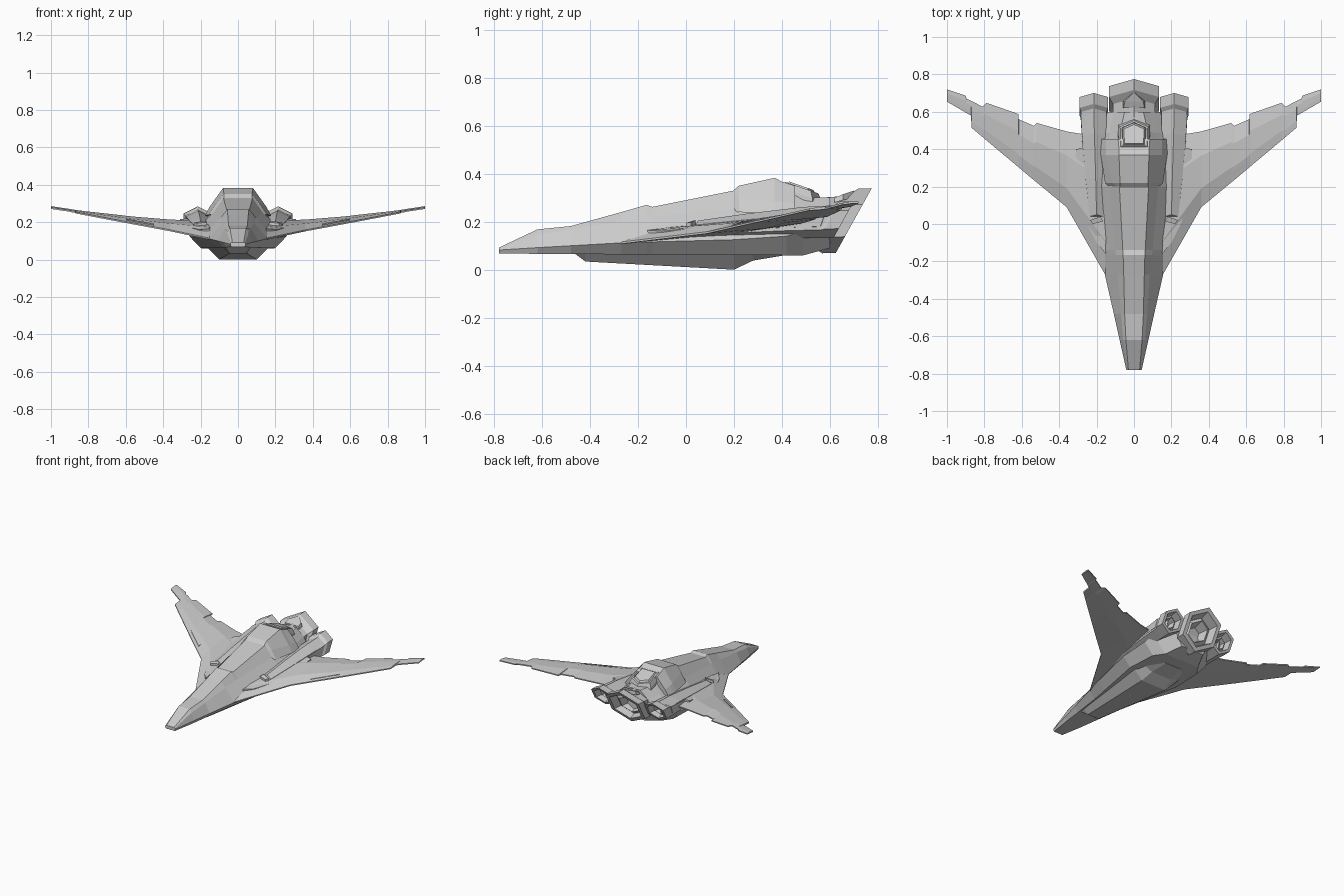
import bpy, bmesh, math


def loft(name, rings, mirror=False):
    """Skin a list of equal-length closed rings and cap both ends."""
    bm = bmesh.new()
    vr = [[bm.verts.new(p) for p in r] for r in rings]
    n = len(vr[0])
    for a, b in zip(vr, vr[1:]):
        for i in range(n):
            j = (i + 1) % n
            bm.faces.new((a[i], a[j], b[j], b[i]))
    bm.faces.new(vr[0])
    bm.faces.new(vr[-1][::-1])
    bmesh.ops.recalc_face_normals(bm, faces=bm.faces)
    me = bpy.data.meshes.new(name)
    bm.to_mesh(me)
    bm.free()
    ob = bpy.data.objects.new(name, me)
    bpy.context.collection.objects.link(ob)
    if mirror:
        ob.modifiers.new("mirror", 'MIRROR')
    return ob


def body(name, sections):
    """Symmetric loft along y; each section is (y, half profile from top to bottom)."""
    return loft(name, [[(x, y, z) for x, z in half] + [(-x, y, z) for x, z in half[::-1]]
                       for y, half in sections])


def engine(name, radius, rings, mirror=False):
    """Hexagonal nacelle with a raked exit; rings are (x, y, z, scale)."""
    out = []
    for cx, y, z, s in rings:
        r = radius * s
        ang = [math.radians(30 + 60 * i) for i in range(6)]
        out.append([(cx + r * math.cos(a), y + .485 * r * math.sin(a),
                     z + .874 * r * math.sin(a)) for a in ang])
    return loft(name, out, mirror)


# main hull: spine edge, shoulder, chine, belly edge
body("hull", [
    (-.78, [(.03, .092), (.038, .09), (.041, .082), (.036, .068)]),
    (-.62, [(.043, .168), (.058, .145), (.077, .092), (.062, .066)]),
    (-.48, [(.05, .182), (.07, .168), (.108, .1), (.08, .065)]),
    (-.27, [(.055, .24), (.085, .2), (.156, .112), (.11, .064)]),
    (-.165, [(.058, .27), (.095, .22), (.185, .115), (.13, .063)]),
    (-.14, [(.06, .262), (.1, .222), (.19, .116), (.135, .063)]),
    (.2, [(.078, .33), (.13, .255), (.26, .125), (.2, .062)]),
    (.42, [(.08, .33), (.135, .255), (.26, .14), (.19, .06)]),
    (.49, [(.075, .30), (.13, .25), (.24, .16), (.14, .06)]),
    (.6, [(.05, .30), (.11, .25), (.15, .19), (.09, .09)]),
])

# keel under the belly
body("keel", [
    (-.46, [(.075, .07), (.065, .064)]),
    (-.42, [(.085, .07), (.045, .034)]),
    (.2, [(.17, .07), (.1, .0)]),
    (.28, [(.16, .07), (.08, .038)]),
    (.4, [(.12, .07), (.06, .058)]),
])

# raised cowl behind the spine
body("cowl", [
    (.195, [(.075, .328), (.085, .315), (.13, .245)]),
    (.22, [(.075, .35), (.115, .30), (.155, .24)]),
    (.37, [(.08, .383), (.15, .285), (.178, .235)]),
    (.4, [(.08, .367), (.15, .285), (.178, .235)]),
    (.455, [(.085, .35), (.15, .275), (.178, .23)]),
])

# rear turret: tapered pentagon with a recessed rim and inner cap
PENT = [(-.085, .40), (.085, .40), (.09, .53), (0, .57), (-.09, .53)]


def pent(s, z):
    return [(x * s, .475 + (y - .475) * s, z - .35 * (y - .475) * s) for x, y in PENT]


loft("turret", [pent(1, .26), pent(.95, .315), pent(.82, .345), pent(.72, .345),
                pent(.7, .335), pent(.6, .352)])

# wedge on the deck over the main engine
body("deck_wedge", [(.62, [(.055, .30), (.06, .28)]), (.655, [(.05, .315), (.06, .29)]),
                    (.70, [(.005, .33), (.01, .30)])])

# wings: x, leading edge y/z, trailing edge y/z, upper z, lower z
WING = [
    (.10, -.30, .110, .45, .19, .21, .10),
    (.156, -.268, .112, .46, .19, .208, .108),
    (.36, .09, .155, .495, .20, .214, .15),
    (.52, .222, .185, .54, .214, .227, .18),
    (.536, .235, .188, .525, .214, .228, .183),
    (.616, .302, .203, .56, .222, .236, .198),
    (.618, .304, .203, .588, .224, .237, .198),
    (.79, .448, .236, .648, .252, .256, .231),
    (.81, .465, .24, .627, .254, .258, .235),
    (.869, .515, .251, .658, .262, .266, .246),
    (.871, .579, .255, .659, .262, .266, .25),
    (.895, .593, .258, .67, .264, .27, .254),
    (.90, .596, .26, .686, .266, .271, .256),
    (1.0, .654, .275, .72, .28, .286, .273),
]


def wing_ring(x, ly, lz, ty, tz, up, lo):
    c = ty - ly
    return [(x, ly, lz + .004), (x, ly + .25 * c, lz + .65 * (up - lz)), (x, ly + .68 * c, up),
            (x, ty, tz + .004), (x, ty, tz - .004), (x, ly + .6 * c, lo + .45 * (tz - lo)),
            (x, ly, lz - .004)]


loft("wing", [wing_ring(*w) for w in WING], True)

# thin plates on the wing roots
PLATE = [(.15, -.16, .165), (.2, -.1, .16), (.31, .12, .182), (.31, .40, .217), (.2, .42, .225)]
loft("root_plate", [[(x, y, z - .03) for x, y, z in PLATE], PLATE], True)

# raised trim strips along the leading edges
STRIP = [(.45, .19, .183), (.60, .315, .212), (.59, .325, .215), (.45, .21, .19)]
loft("edge_strip", [[(x, y, z - .006) for x, y, z in STRIP],
                    [(x, y, z + .003) for x, y, z in STRIP]], True)

# main engine with raised collar and stepped nozzle
engine("main_engine", .154, [
    (0, .40, .185, .80), (0, .61, .195, .84), (0, .642, .203, 1), (0, .70, .205, 1),
    (0, .70, .205, .80), (0, .645, .205, .66), (0, .66, .205, .50), (0, .60, .205, .34)])

# side engines with long tapered nacelles
engine("side_engine", .087, [
    (.20, .03, .168, .48), (.205, .22, .18, .70), (.212, .45, .196, .86), (.215, .58, .20, .9),
    (.215, .60, .208, 1), (.215, .658, .209, 1), (.215, .658, .209, .76),
    (.215, .61, .209, .62), (.215, .625, .209, .45), (.215, .58, .209, .3)], True)

# intake lips at the nacelle fronts
loft("intake", [
    [(.165, .015, .15), (.22, .0, .15), (.235, .02, .15), (.18, .04, .15)],
    [(.165, .015, .2), (.22, .0, .195), (.235, .02, .198), (.18, .04, .207)]], True)

# fairings between nacelles and wings
loft("nacelle_fairing", [
    [(.22, .2, .16), (.262, .2, .17), (.262, .2, .195), (.22, .2, .215)],
    [(.22, .6, .17), (.285, .56, .18), (.285, .58, .235), (.22, .62, .265)]], True)
